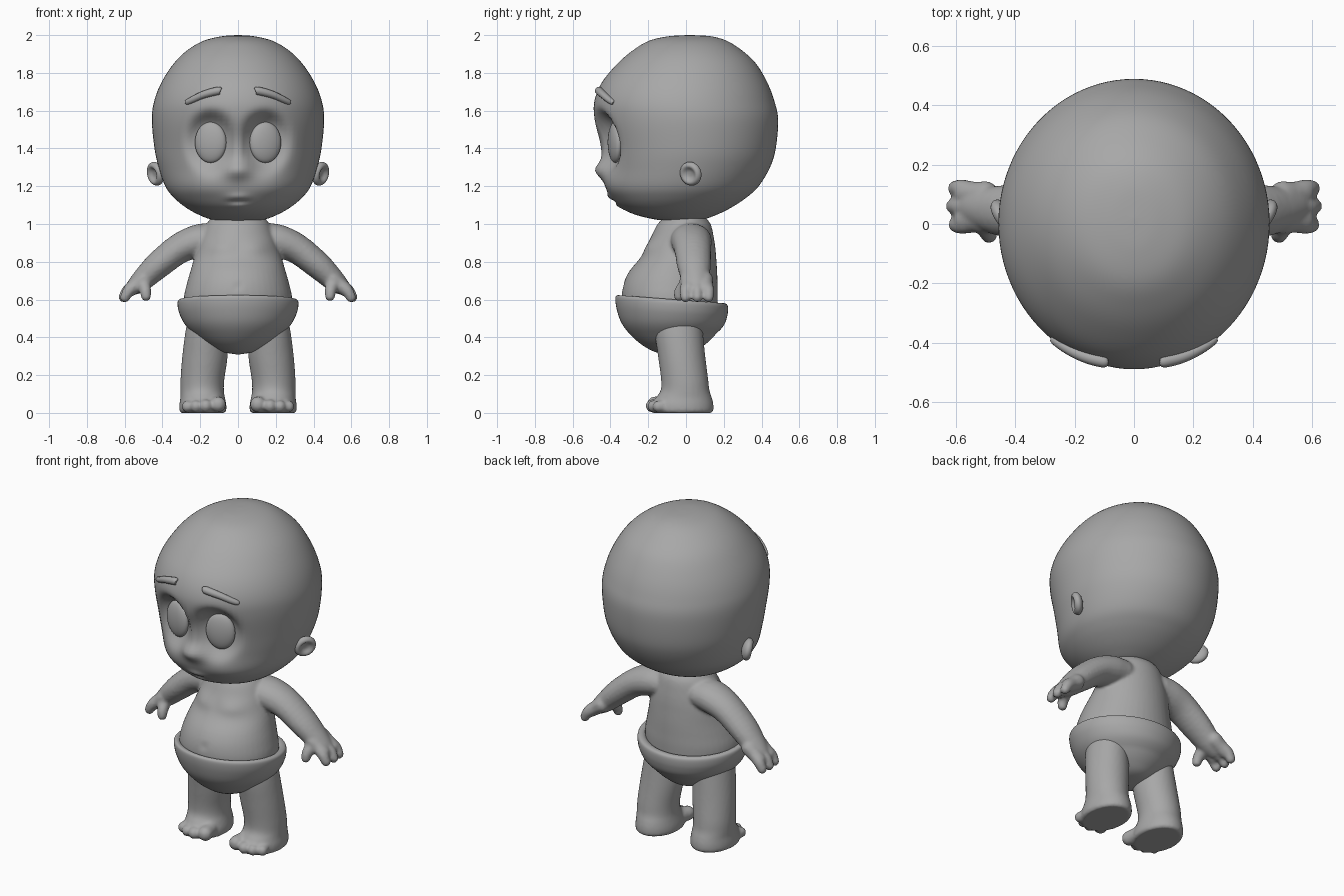
import bpy, bmesh, math
from mathutils import Matrix, Vector

if "Cube" in bpy.data.objects:
    bpy.data.objects.remove(bpy.data.objects["Cube"])

skin = bpy.data.materials.new("plain grey")
skin.diffuse_color = (0.39, 0.39, 0.39, 1)
skin.use_nodes = True
skin.node_tree.nodes["Principled BSDF"].inputs["Base Color"].default_value = skin.diffuse_color


def spline(rows, steps):
    """Smooth interpolation through rows of numbers."""
    out = []
    for i in range(len(rows) - 1):
        p = [rows[max(i - 1, 0)], rows[i], rows[i + 1], rows[min(i + 2, len(rows) - 1)]]
        for s in range(steps):
            t = s / steps
            out.append([0.5 * (2 * b + (c - a) * t + (2 * a - 5 * b + 4 * c - d) * t * t
                               + (3 * b - a - 3 * c + d) * t ** 3)
                        for a, b, c, d in zip(*p)])
    return out + [list(rows[-1])]


def bridge(bm, rings):
    """Join equal rings of vertices and cap both ends."""
    n = len(rings[0])
    for r0, r1 in zip(rings, rings[1:]):
        for k in range(n):
            j = (k + 1) % n
            bm.faces.new((r0[k], r0[j], r1[j], r1[k]))
    bm.faces.new(rings[0][::-1])
    bm.faces.new(rings[-1])
    return [v for r in rings for v in r]


def loft(bm, rows, steps=4, segs=48, side=1):
    """Closed skin over elliptical rings: z, centre x, half width, front y, back y."""
    rings = []
    for z, cx, hw, yf, yb in spline(rows, steps):
        rings.append([bm.verts.new((side * cx + hw * math.sin(a),
                                    (yf + yb) / 2 - (yb - yf) / 2 * math.cos(a), z))
                      for a in (2 * math.pi * k / segs for k in range(segs))])
    return bridge(bm, rings)


def ball(bm, loc, radii, rot=Matrix(), u=16, v=10):
    """Ellipsoid with tiny polar caps."""
    m = Matrix.Translation(loc) @ rot @ Matrix.Diagonal((*radii, 1))
    rings = []
    for i in range(v + 1):
        p = math.pi * (min(max(i, .15), v - .15) / v - .5)
        rings.append([bm.verts.new(m @ Vector((math.cos(p) * math.cos(a),
                                               math.cos(p) * math.sin(a), math.sin(p))))
                      for a in (2 * math.pi * k / u for k in range(u))])
    return bridge(bm, rings)


def limb(bm, pts, side, steps=5, wide=1.0):
    """Rounded limb along x, y, z, radius points."""
    for x, y, z, r in spline(pts, steps):
        ball(bm, (side * x, y, z), (r, r * wide, r))


def finish(name, bm):
    bmesh.ops.recalc_face_normals(bm, faces=bm.faces[:])
    me = bpy.data.meshes.new(name)
    bm.to_mesh(me)
    bm.free()
    me.shade_smooth()
    me.materials.append(skin)
    ob = bpy.data.objects.new(name, me)
    bpy.context.collection.objects.link(ob)
    return ob


def bump(x, z, cx, cz, sx, sz):
    return math.exp(-((x - cx) / sx) ** 2 - ((z - cz) / sz) ** 2)


# Head with sunken eye sockets, nose, cheeks and lips
bm = bmesh.new()
head = loft(bm, [
    (1.015, 0, .01, -.05, -.03), (1.022, 0, .13, -.15, .08), (1.05, 0, .21, -.27, .165),
    (1.09, 0, .28, -.35, .245), (1.14, 0, .34, -.395, .32), (1.2, 0, .385, -.425, .385),
    (1.3, 0, .42, -.44, .445), (1.4, 0, .442, -.453, .475), (1.55, 0, .456, -.483, .488),
    (1.65, 0, .444, -.485, .468), (1.75, 0, .405, -.445, .43), (1.85, 0, .34, -.362, .37),
    (1.92, 0, .268, -.28, .295), (1.97, 0, .182, -.195, .215), (1.994, 0, .085, -.09, .13),
    (2.0, 0, .005, .015, .025)], steps=6, segs=96)
for v in head:
    x, y, z = v.co
    if y > -.05:
        continue
    ax = abs(x)
    r = math.hypot((ax - .147) / .122, (z - 1.43) / .148)
    m = math.exp(-r ** 5)
    target = -.357 + (ax - .145) * .27
    y = y * (1 - m) + max(y, target) * m
    y -= .043 * bump(x, z, 0, 1.283, .065, .045)
    y -= .018 * bump(ax, z, .19, 1.2, .12, .08)
    y -= .014 * bump(x, z, 0, 1.142, .055, .02)
    y += .012 * bump(x, z, 0, 1.118, .045, .012)
    y -= .007 * bump(x, z, 0, 1.095, .045, .018)
    v.co.y = y
finish("head", bm)

for s, label in ((1, "right"), (-1, "left")):
    # Eyes
    bm = bmesh.new()
    ball(bm, (s * .145, -.375, 1.432), (.086, .034, .108),
         Matrix.Rotation(s * math.radians(15), 4, "Z"), 32, 20)
    finish(label + "_eye", bm)

    # Cupped ears
    bm = bmesh.new()
    vs = ball(bm, (0, 0, 0), (.034, .064, .064), u=32, v=20)
    turn = Matrix.Rotation(math.radians(-33), 4, "Z") @ Matrix.Rotation(math.radians(12), 4, "Y")
    for v in vs:
        if v.co.x > 0:
            v.co.x -= .03 * math.exp(-((v.co.y / .036) ** 2 + (v.co.z / .036) ** 2) ** 2)
        v.co = turn @ v.co + Vector((.437, .025, 1.266))
        v.co.x *= s
    finish(label + "_ear", bm)

    # Eyebrows
    cu = bpy.data.curves.new(label + "_eyebrow", "CURVE")
    cu.dimensions = "3D"
    cu.bevel_depth = .021
    cu.bevel_resolution = 4
    cu.use_fill_caps = True
    pts = spline([(.092, -.463, 1.706, .65), (.1, -.462, 1.706, 1), (.145, -.452, 1.696, 1),
                  (.19, -.436, 1.682, .92), (.235, -.412, 1.661, .85), (.268, -.39, 1.645, .7),
                  (.276, -.384, 1.64, .35)], 4)
    sp = cu.splines.new("POLY")
    sp.points.add(len(pts) - 1)
    for p, (x, y, z, r) in zip(sp.points, pts):
        p.co = (s * x, y, z, 1)
        p.radius = r
    sp.use_smooth = True
    cu.materials.append(skin)
    bpy.context.collection.objects.link(bpy.data.objects.new(label + "_eyebrow", cu))

# Body: torso, arms, hands, legs and feet fused into one skin
bm = bmesh.new()
torso = loft(bm, [
    (.45, 0, .24, -.27, .13), (.5, 0, .275, -.32, .16), (.6, 0, .287, -.34, .168),
    (.68, 0, .272, -.332, .167), (.75, 0, .252, -.30, .165), (.82, 0, .232, -.242, .16),
    (.87, 0, .215, -.212, .156), (.93, 0, .195, -.185, .147), (1.0, 0, .165, -.15, .13),
    (1.05, 0, .13, -.1, .09)])
for v in torso:
    if v.co.y < 0:
        x, z = v.co.x, v.co.z
        v.co.y -= .016 * bump(abs(x), z, .1, .875, .08, .04)
        v.co.y += .009 * bump(x, z, 0, .67, .014, .014)
for s in (1, -1):
    # Arm
    limb(bm, [(.13, .025, .92, .085), (.21, .028, .91, .088), (.31, .035, .87, .08),
              (.42, .042, .785, .073), (.5, .05, .71, .06), (.54, .055, .675, .048)], s, wide=1.25)
    # Palm
    for y in (.01, .055, .1):
        limb(bm, [(.5, y, .705, .045), (.568, y + .004, .655, .038)], s, 4)
    # Fingers and thumb
    for y0, y1, dx in ((.005, -.003, -.004), (.06, .06, .004), (.11, .12, -.002)):
        limb(bm, [(.55, y0, .67, .035), (.583 + dx, y1, .645, .031),
                  (.602 + dx, y1, .612, .027)], s, 4)
    limb(bm, [(.5, .0, .68, .038), (.49, -.03, .645, .031), (.487, -.038, .618, .027)], s, 4)
    # Leg and foot
    loft(bm, [
        (.55, .15, .1, -.15, .08), (.45, .163, .112, -.167, .087), (.3, .175, .12, -.148, .102),
        (.18, .188, .116, -.132, .117), (.12, .19, .115, -.134, .124), (.08, .187, .118, -.16, .137),
        (.045, .186, .124, -.182, .145), (.012, .186, .124, -.182, .145),
        (0, .186, .116, -.174, .136)], side=s)
    # Toes
    for x, y, r in ((.105, -.165, .042), (.17, -.18, .034), (.222, -.172, .032), (.268, -.146, .031)):
        limb(bm, [(x * .85 + .028, y + .06, r + .006, r * 1.05), (x, y, r + .003, r)], s, 3)
body = finish("body", bm)
rm = body.modifiers.new("fuse", "REMESH")
rm.mode = "VOXEL"
rm.voxel_size = .01
rm.use_smooth_shade = True
sm = body.modifiers.new("soften", "SMOOTH")
sm.factor = .5
sm.iterations = 3

# Diaper with a rolled rim that dips toward the back
bm = bmesh.new()
diaper = loft(bm, [
    (.31, 0, .01, -.1, -.08), (.325, 0, .09, -.17, .04), (.365, 0, .17, -.24, .105),
    (.42, 0, .235, -.3, .16), (.48, 0, .283, -.343, .2), (.55, 0, .312, -.367, .218),
    (.605, 0, .32, -.374, .222), (.623, 0, .308, -.364, .21), (.618, 0, .285, -.34, .18),
    (.58, 0, .26, -.31, .14)], steps=5, segs=64)
for v in diaper:
    w = min(max((v.co.z - .42) / .15, 0), 1)
    v.co.z -= .045 * w * (v.co.y + .37) / .59
finish("diaper", bm)
